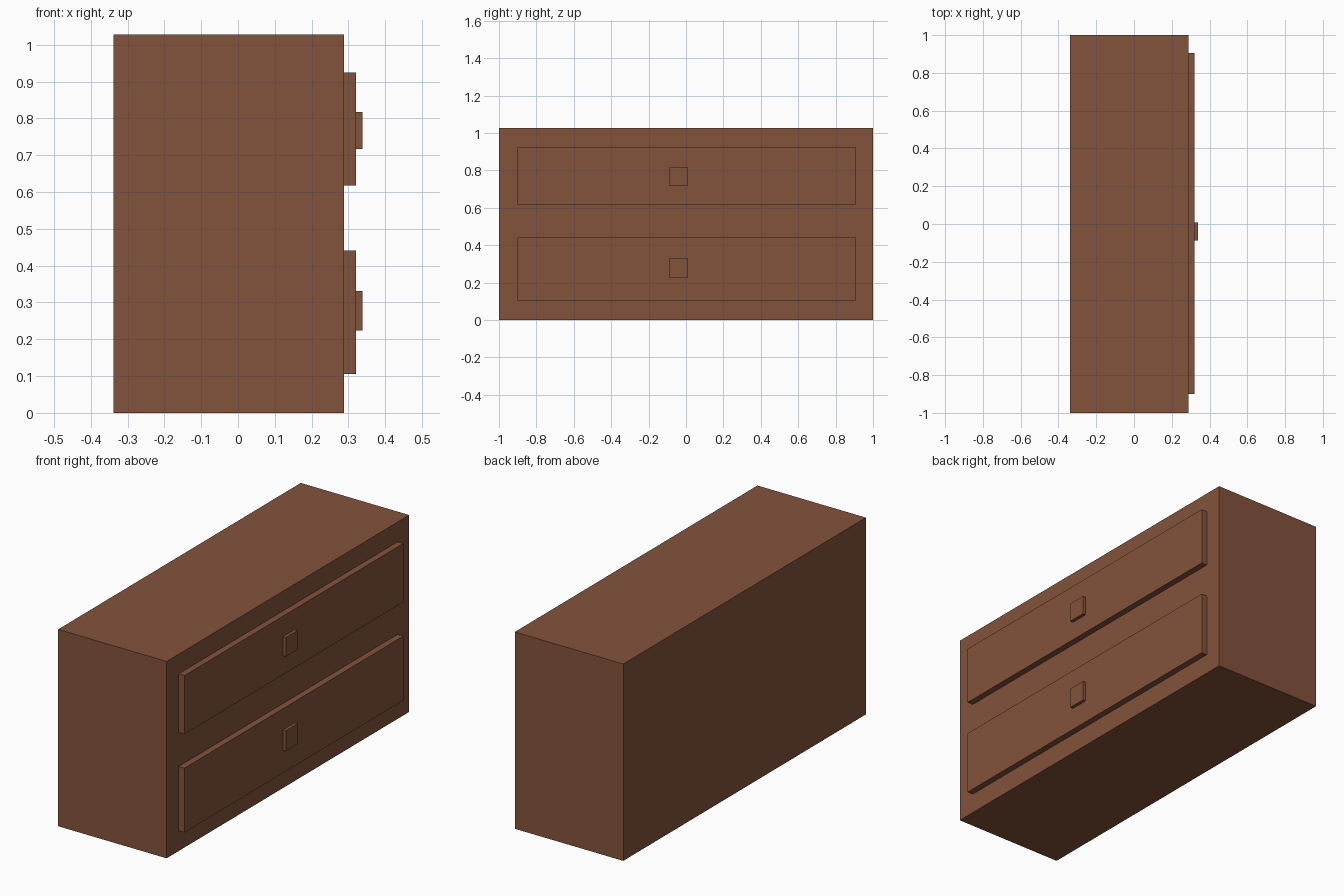
import bpy
import bmesh
from mathutils import Vector

if "Cube" in bpy.data.objects:
    bpy.data.objects.remove(bpy.data.objects["Cube"])

wood = bpy.data.materials.new("brown_wood")
wood.diffuse_color = (0.23, 0.086, 0.045, 1.0)
wood.use_nodes = True
wood.node_tree.nodes["Principled BSDF"].inputs["Base Color"].default_value = wood.diffuse_color


def box(name, lo, hi):
    """Axis-aligned box between two corners."""
    lo, hi = Vector(lo), Vector(hi)
    bm = bmesh.new()
    bmesh.ops.create_cube(bm, size=1.0)
    bmesh.ops.scale(bm, vec=hi - lo, verts=bm.verts)
    mesh = bpy.data.meshes.new(name)
    bm.to_mesh(mesh)
    bm.free()
    mesh.materials.append(wood)
    obj = bpy.data.objects.new(name, mesh)
    obj.location = (lo + hi) / 2
    bpy.context.collection.objects.link(obj)
    return obj


BACK, FACE, PANEL, KNOB = -0.338, 0.288, 0.321, 0.338

# Cabinet body
box("cabinet_body", (BACK, -1, 0), (FACE, 1, 1.027))

# Drawer fronts with square handles: (name, panel z range, handle z range)
drawers = [
    ("lower", (0.105, 0.441), (0.224, 0.331)),
    ("upper", (0.618, 0.924), (0.717, 0.817)),
]
for name, (p0, p1), (h0, h1) in drawers:
    box(name + "_drawer_front", (FACE - 0.01, -0.90, p0), (PANEL, 0.905, p1))
    box(name + "_drawer_handle", (PANEL - 0.01, -0.088, h0), (KNOB, 0.009, h1))
